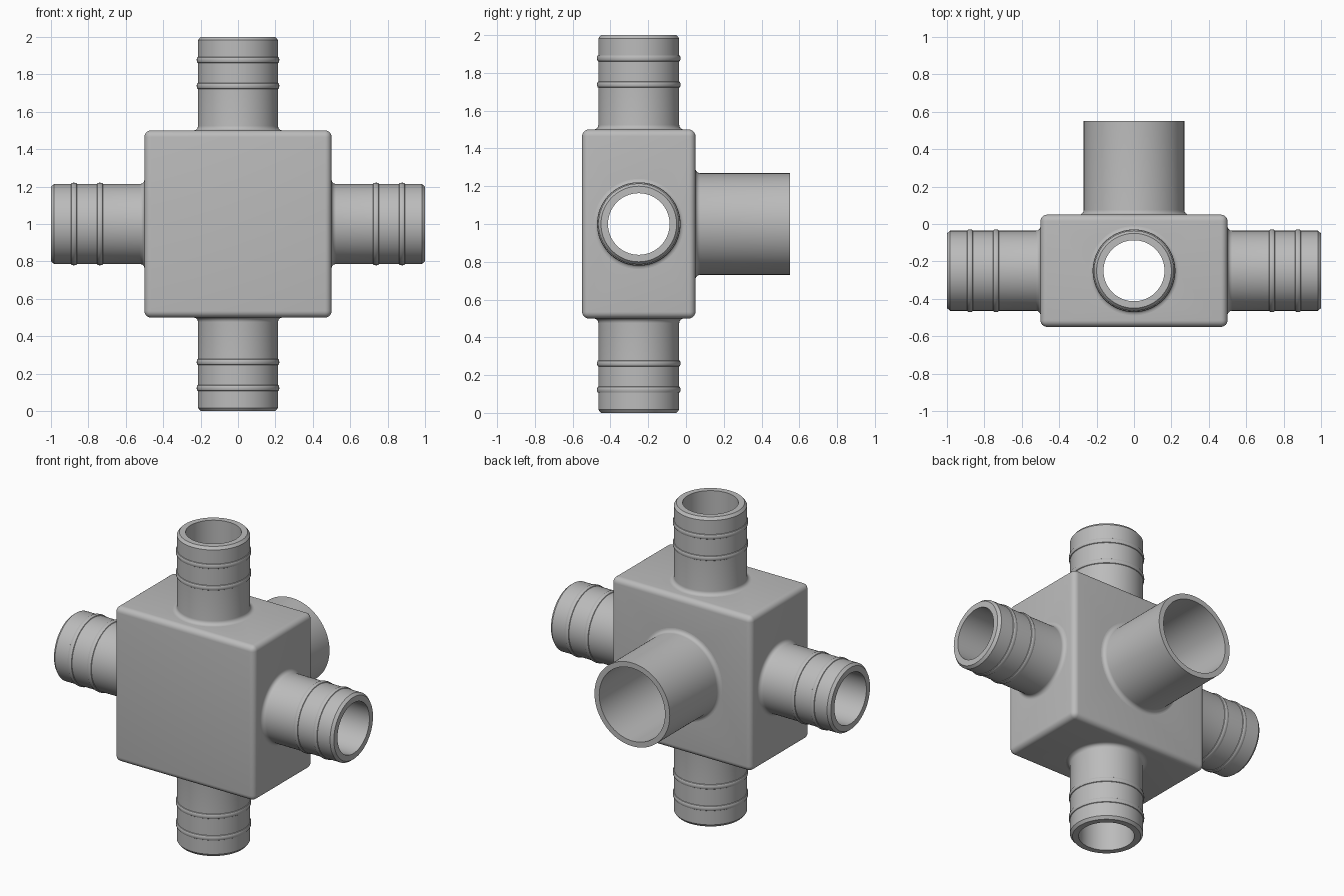
import bpy, math
from mathutils import Matrix, Vector

SEGMENTS = 96
CENTRE = Vector((0, -0.25, 1))

cube = bpy.data.objects.get("Cube")
if cube:
    bpy.data.objects.remove(cube, do_unlink=True)

grey = bpy.data.materials.new("plain grey")
grey.use_nodes = True
COLOUR = (0.5, 0.5, 0.5, 1)
grey.diffuse_color = COLOUR
grey.node_tree.nodes["Principled BSDF"].inputs["Base Color"].default_value = COLOUR


def add_object(name, verts, faces, matrix=Matrix()):
    mesh = bpy.data.meshes.new(name)
    mesh.from_pydata(verts, [], faces)
    mesh.transform(matrix)
    mesh.materials.append(grey)
    obj = bpy.data.objects.new(name, mesh)
    bpy.context.collection.objects.link(obj)
    return obj


def smooth(obj):
    bpy.ops.object.select_all(action="DESELECT")
    obj.select_set(True)
    bpy.context.view_layer.objects.active = obj
    bpy.ops.object.shade_smooth_by_angle(angle=math.radians(25))


def lathe(name, profile, matrix, capped=False):
    """Spin a (radius, height) profile about z, then place it with matrix."""
    n = SEGMENTS
    verts, faces = [], []
    for r, h in profile:
        for i in range(n):
            a = math.tau * i / n
            verts.append((r * math.cos(a), r * math.sin(a), h))
    for k in range(len(profile) - 1):
        for i in range(n):
            j = (i + 1) % n
            faces.append((k * n + i, k * n + j, (k + 1) * n + j, (k + 1) * n + i))
    if capped:
        last = (len(profile) - 1) * n
        faces.append(tuple(reversed(range(n))))
        faces.append(tuple(range(last, last + n)))
    return add_object(name, verts, faces, matrix)


def fillet(radius, base, size, steps=6):
    """Concave quarter arc from the block face up to the pipe wall."""
    points = []
    for i in range(steps + 1):
        a = math.pi / 2 * i / steps
        points.append((radius + size * (1 - math.sin(a)), base + size * (1 - math.cos(a))))
    return points


def rib(radius, height, half_width=0.016, rise=0.007, steps=6):
    points = []
    for i in range(steps + 1):
        a = math.pi * i / steps
        points.append((radius + rise * math.sin(a), height - half_width * math.cos(a)))
    return points


def facing(direction):
    turn = Vector((0, 0, 1)).rotation_difference(Vector(direction)).to_matrix().to_4x4()
    return Matrix.Translation(CENTRE) @ turn


# Ribbed hose pipes
R, BORE = 0.214, 0.163
hose = (fillet(R, 0.5, 0.025) + rib(R, 0.738) + rib(R, 0.877)
        + [(R, 0.983), (R - 0.014, 1.0), (BORE, 1.0), (BORE, 0.5)])
directions = {"left": (1, 0, 0), "right": (-1, 0, 0), "top": (0, 0, 1), "bottom": (0, 0, -1)}
for side, direction in directions.items():
    smooth(lathe(side + "_hose_pipe", hose, facing(direction)))

# Plain wide pipe at the back
WIDE, WIDE_BORE = 0.269, 0.235
socket = fillet(WIDE, 0.3, 0.025) + [(WIDE, 0.8), (WIDE_BORE, 0.8), (WIDE_BORE, 0.3)]
smooth(lathe("back_pipe", socket, facing((0, 1, 0))))

# Central block with rounded edges
bpy.ops.mesh.primitive_cube_add(size=1, location=CENTRE)
block = bpy.context.object
block.name = "central_block"
block.data.transform(Matrix.Diagonal((1, 0.6, 1, 1)))
block.data.materials.append(grey)
bevel = block.modifiers.new("rounded_edges", "BEVEL")
bevel.width = 0.035
bevel.segments = 6

# Bores that meet inside the block
bores = [("side_bore", BORE, -0.6, (1, 0, 0)),
         ("upright_bore", BORE, -0.6, (0, 0, 1)),
         ("back_bore", WIDE_BORE, 0, (0, 1, 0))]
for name, radius, start, direction in bores:
    cutter = lathe(name, [(radius, start), (radius, 0.6)], facing(direction), capped=True)
    cutter.hide_render = True
    cutter.display_type = "WIRE"
    cut = block.modifiers.new(name, "BOOLEAN")
    cut.operation = "DIFFERENCE"
    cut.solver = "EXACT"
    cut.object = cutter

# Bake the cuts so the block is one clean mesh
bpy.context.view_layer.update()
baked = bpy.data.meshes.new_from_object(block.evaluated_get(bpy.context.evaluated_depsgraph_get()))
block.modifiers.clear()
block.data = baked
for name, *_ in bores:
    bpy.data.objects.remove(bpy.data.objects[name], do_unlink=True)
smooth(block)
